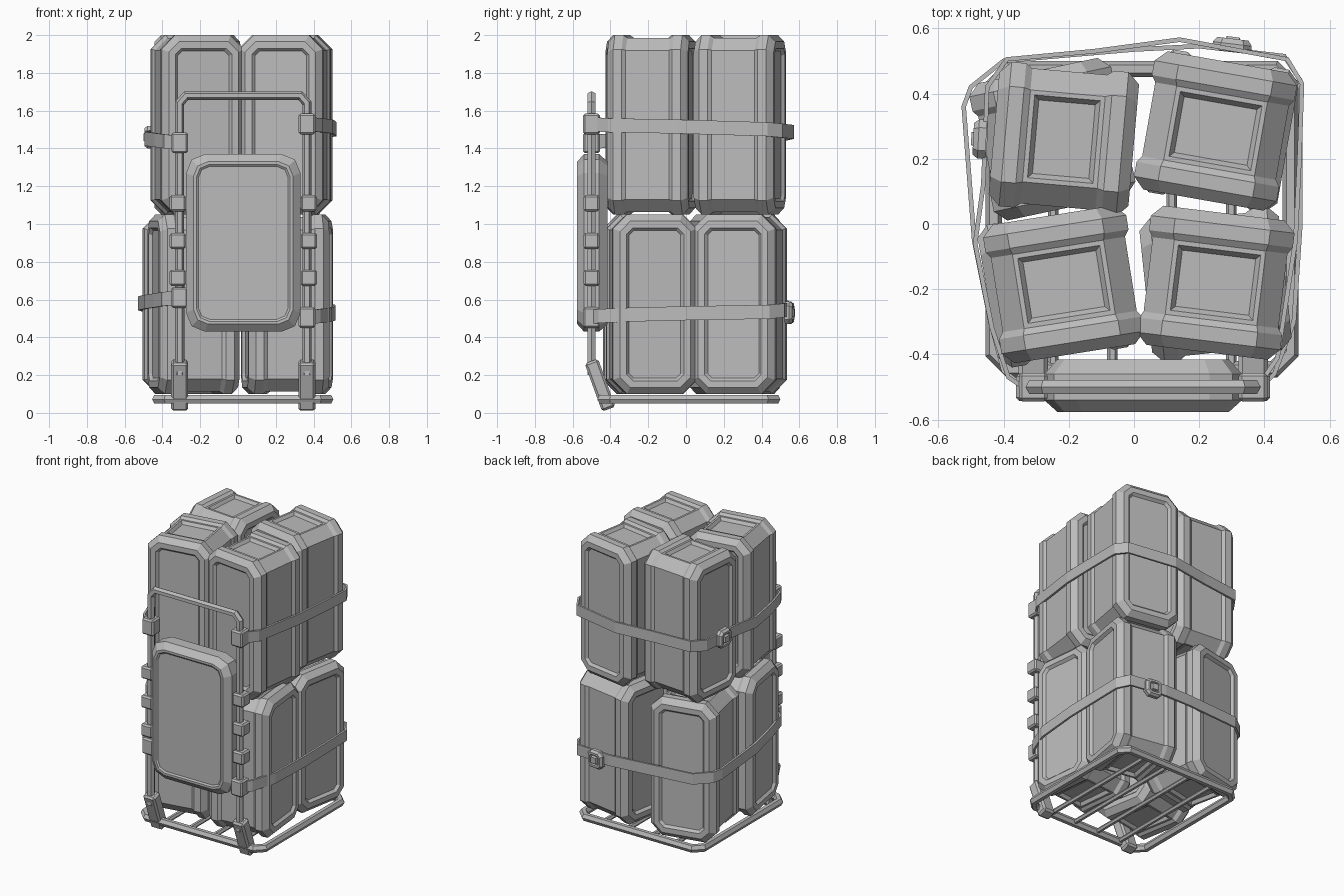
import bpy, bmesh, math
from mathutils import Matrix, Vector

if "Cube" in bpy.data.objects:
    bpy.data.objects.remove(bpy.data.objects["Cube"], do_unlink=True)

grey = bpy.data.materials.new("plain_grey")
grey.use_nodes = True
COLOUR = (0.5, 0.5, 0.5, 1)
grey.diffuse_color = COLOUR
grey.node_tree.nodes["Principled BSDF"].inputs["Base Color"].default_value = COLOUR


def add(name, bm, matrix=Matrix()):
    bmesh.ops.recalc_face_normals(bm, faces=bm.faces[:])
    mesh = bpy.data.meshes.new(name)
    bm.to_mesh(mesh)
    bm.free()
    mesh.materials.append(grey)
    ob = bpy.data.objects.new(name, mesh)
    ob.matrix_world = matrix
    bpy.context.collection.objects.link(ob)
    return ob


def place(x, y, z, turn=0):
    return Matrix.Translation((x, y, z)) @ Matrix.Rotation(math.radians(turn), 4, 'Z')


def ring(bm, y, hw, hh, c, segs):
    """Rectangle in the XZ plane with cut or rounded corners."""
    verts = []
    for q, (sx, sz) in enumerate([(1, 1), (-1, 1), (-1, -1), (1, -1)]):
        for i in range(segs + 1):
            a = math.pi / 2 * (q + i / segs)
            verts.append(bm.verts.new((sx * (hw - c) + c * math.cos(a), y,
                                       sz * (hh - c) + c * math.sin(a))))
    return verts


def loft(steps, hw, hh, corner, segs=1):
    """Stack rings along Y; each step is (y, inset)."""
    bm = bmesh.new()
    rings = [ring(bm, y, hw - d, hh - d, corner - 0.6 * d, segs) for y, d in steps]
    n = len(rings[0])
    for a, b in zip(rings, rings[1:]):
        for i in range(n):
            bm.faces.new((a[i], a[(i + 1) % n], b[(i + 1) % n], b[i]))
    bm.faces.new(rings[0])
    bm.faces.new(rings[-1])
    return bm


def canister(name, x, y, z, turn):
    half = [(-0.198, 0.085), (-0.215, 0.07), (-0.215, 0.035), (-0.18, 0),
            (-0.135, 0), (-0.115, 0.014)]
    bm = loft(half + [(-t, d) for t, d in reversed(half)], 0.222, 0.475, 0.075)
    bmesh.ops.recalc_face_normals(bm, faces=bm.faces[:])
    # recessed rectangles on top and bottom
    for s in (1, -1):
        face = max(bm.faces, key=lambda f: f.normal.z * s * 10 - abs(f.calc_center_median().y))
        bmesh.ops.inset_region(bm, faces=[face], thickness=0.02)
        bmesh.ops.inset_region(bm, faces=[face], thickness=0.02, depth=-0.02)
    return add(name, bm, place(x, y, z, turn))


def block(name, size, matrix, bevel=0.01):
    bm = bmesh.new()
    bmesh.ops.create_cube(bm, size=1)
    bmesh.ops.scale(bm, vec=size, verts=bm.verts)
    bmesh.ops.bevel(bm, geom=bm.edges[:], offset=bevel, segments=1, affect='EDGES')
    return add(name, bm, matrix)


def tube(name, points, radius, closed=False):
    curve = bpy.data.curves.new(name, 'CURVE')
    curve.dimensions = '3D'
    curve.bevel_depth = radius
    curve.bevel_resolution = 1
    curve.use_fill_caps = True
    spline = curve.splines.new('POLY')
    spline.points.add(len(points) - 1)
    for p, co in zip(spline.points, points):
        p.co = (*co, 1)
    spline.use_cyclic_u = closed
    for s in curve.splines:
        s.use_smooth = False
    curve.materials.append(grey)
    ob = bpy.data.objects.new(name, curve)
    bpy.context.collection.objects.link(ob)
    return ob


def strap(name, path, heights):
    """Upright band along a plan path; heights blend from first to last end."""
    bm = bmesh.new()
    pairs = []
    for i, (x, y) in enumerate(path):
        t = i / (len(path) - 1)
        z = heights[0] + (heights[1] - heights[0]) * t
        pairs.append([bm.verts.new((x, y, z + s * 0.037)) for s in (-1, 1)])
    for a, b in zip(pairs, pairs[1:]):
        bm.faces.new((a[0], b[0], b[1], a[1]))
    ob = add(name, bm)
    mod = ob.modifiers.new("thickness", 'SOLIDIFY')
    mod.thickness = 0.014
    mod.offset = 0


def buckle(name, x, y, z, turn):
    bm = loft([(-0.012, 0), (0.012, 0), (0.028, 0.012), (0.028, 0.026), (0.018, 0.03),
               (0.018, 0.036), (0.034, 0.04)], 0.06, 0.06, 0.025)
    add(name, bm, place(x, y, z, turn))


# Canisters: x, y, turn (a quarter turn points the end panels sideways)
upper = [(0.25, -0.18, -7), (-0.215, -0.185, 9), (0.25, 0.285, -10), (-0.215, 0.26, 85)]
lower = [(0.25, -0.185, 96), (-0.235, -0.19, 100), (0.26, 0.285, 80), (-0.25, 0.26, 12)]
names = ["front_left", "front_right", "back_left", "back_right"]
for level, z, spots in (("upper", 1.525, upper), ("lower", 0.575, lower)):
    for label, (x, y, turn) in zip(names, spots):
        canister(f"{level}_canister_{label}", x, y, z, turn)

# Base frame with slats
L, R, F, B, C, Z = -0.43, 0.48, -0.445, 0.475, 0.05, 0.072
tube("base_frame", [(L + C, F, Z), (R - C, F, Z), (R, F + C, Z), (R, B - C, Z),
                    (R - C, B, Z), (L + C, B, Z), (L, B - C, Z), (L, F + C, Z)], 0.027, True)
for i in range(4):
    x = L + (R - L) * (i + 1) / 5
    tube(f"base_slat_{i + 1}", [(x, F, Z), (x, B, Z)], 0.016)

# Upright carrying frame
MID, HALF, FY = 0.028, 0.337, -0.5
arch = [(MID + s * dx, FY, z) for s, dx, z in
        [(-1, HALF, 0.2), (-1, HALF, 1.64), (-1, HALF - 0.035, 1.68),
         (1, HALF - 0.035, 1.68), (1, HALF, 1.64), (1, HALF, 0.2)]]
tube("upright_frame", arch, 0.025)

# Feet and collars on both posts
for side, s, strap_heights in (("left", 1, (1.53, 0.505)), ("right", -1, (1.43, 0.61))):
    x = MID + s * HALF
    tilt = Matrix.Rotation(math.radians(20), 4, 'X')
    block(f"{side}_foot", (0.09, 0.075, 0.27), place(x, -0.455, 0.147) @ tilt, 0.012)
    for i, z in enumerate((1.11, 0.91, 0.715)):
        block(f"{side}_collar_{i + 1}", (0.085, 0.085, 0.085), place(x + s * 0.01, FY, z))
    for i, z in enumerate(strap_heights):
        block(f"{side}_strap_clamp_{i + 1}", (0.088, 0.088, 0.11), place(x, FY, z))

# Padded board on the upright frame
pad = loft([(-0.068, 0.065), (-0.076, 0.055), (-0.076, 0.04), (-0.04, 0),
            (0.04, 0), (0.085, 0.04)], 0.303, 0.47, 0.1, 2)
add("back_pad", pad, place(MID, FY, 0.9))

# Straps running from post to post around the load
strap("upper_strap", [(-0.31, -0.52), (-0.385, -0.47), (-0.435, -0.32), (-0.487, -0.06),
                      (-0.462, 0.12), (-0.45, 0.42), (-0.39, 0.505), (-0.12, 0.53),
                      (0.14, 0.565), (0.47, 0.505), (0.515, 0.43), (0.507, 0.2),
                      (0.495, -0.05), (0.44, -0.41), (0.365, -0.52)], (1.43, 1.53))
strap("lower_strap", [(-0.31, -0.52), (-0.4, -0.45), (-0.44, -0.3), (-0.49, -0.05),
                      (-0.522, 0.36), (-0.5, 0.42), (-0.4, 0.5), (0.0, 0.535),
                      (0.2, 0.545), (0.46, 0.515), (0.51, 0.44), (0.51, 0.0),
                      (0.49, -0.3), (0.43, -0.46), (0.365, -0.52)], (0.61, 0.505))
buckle("upper_buckle", -0.465, 0.26, 1.46, 87)
buckle("lower_buckle", 0.3, 0.54, 0.53, -7)
